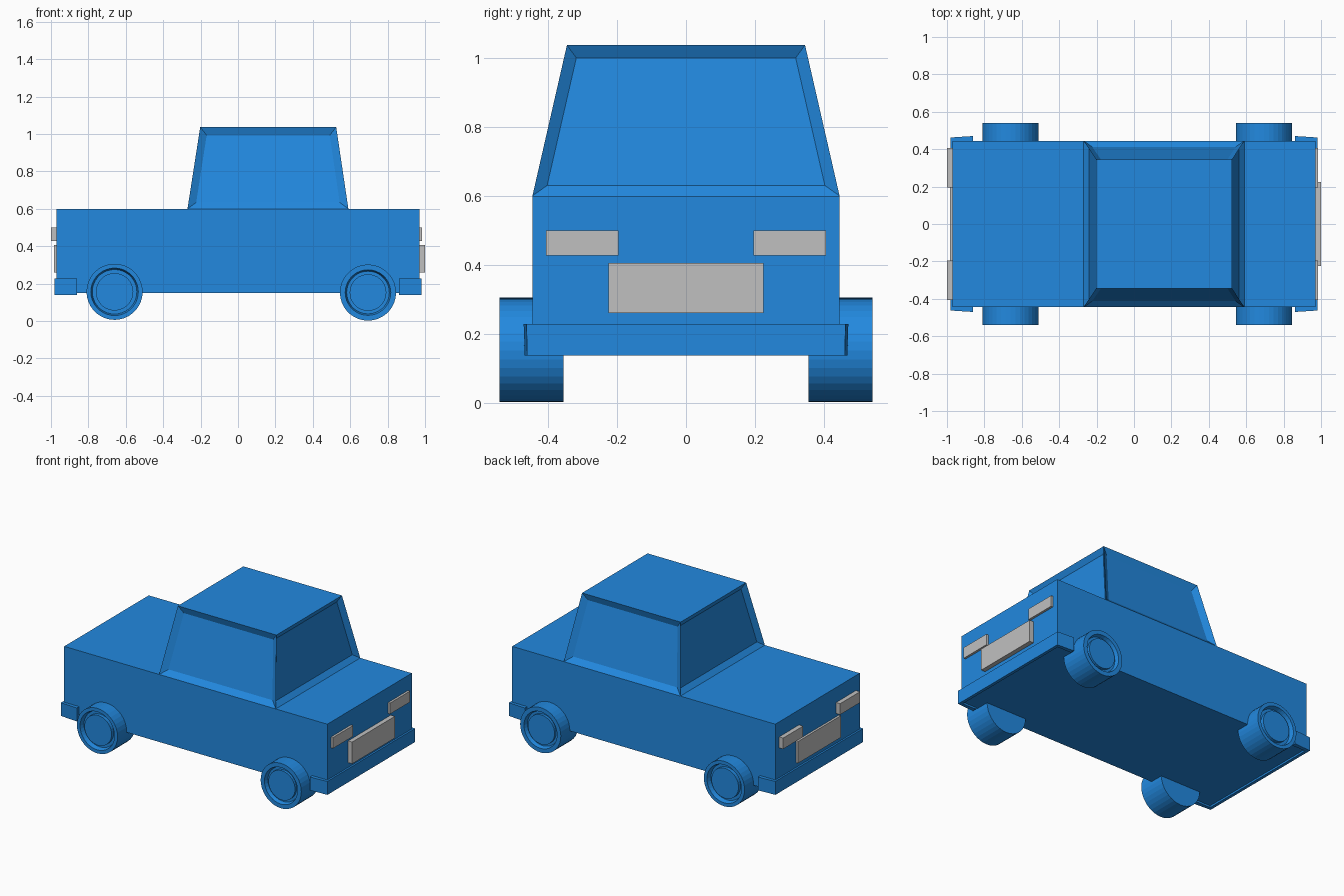
import bpy, bmesh, math
from mathutils import Matrix, Vector

if "Cube" in bpy.data.objects:
    bpy.data.objects.remove(bpy.data.objects["Cube"])


def material(name, rgb):
    m = bpy.data.materials.new(name)
    m.diffuse_color = (*rgb, 1)
    m.use_nodes = True
    m.node_tree.nodes["Principled BSDF"].inputs["Base Color"].default_value = m.diffuse_color
    return m


BLUE = material("blue paint", (0.016, 0.25, 0.74))
GREY = material("light grey", (0.53, 0.53, 0.53))


def finish(name, bm, mat):
    bmesh.ops.recalc_face_normals(bm, faces=bm.faces)
    me = bpy.data.meshes.new(name)
    bm.to_mesh(me)
    bm.free()
    me.materials.append(mat)
    ob = bpy.data.objects.new(name, me)
    bpy.context.collection.objects.link(ob)
    return ob


def box(name, x, y, z, mat):
    bm = bmesh.new()
    bmesh.ops.create_cube(bm, size=1)
    for v in bm.verts:
        v.co = [lo + (c + 0.5) * (hi - lo) for c, (lo, hi) in zip(v.co, (x, y, z))]
    return finish(name, bm, mat)


# Lower body
box("body", (-0.97, 0.97), (-0.445, 0.445), (0.15, 0.6), BLUE)

# Tapered cabin with recessed windows on all four sides
bm = bmesh.new()
rings = []
for x0, x1, y, z in ((-0.27, 0.59, 0.445, 0.6), (-0.202, 0.525, 0.345, 1.037)):
    rings.append([bm.verts.new(p) for p in
                  ((x0, -y, z), (x1, -y, z), (x1, y, z), (x0, y, z))])
low, top = rings
bm.faces.new(low)
bm.faces.new(top)
walls = [bm.faces.new((low[i], low[(i + 1) % 4], top[(i + 1) % 4], top[i])) for i in range(4)]
bmesh.ops.recalc_face_normals(bm, faces=bm.faces)
for i, wall in enumerate(walls):
    bmesh.ops.inset_individual(bm, faces=[wall], thickness=0.034 if i % 2 else 0.04,
                               depth=-0.024, use_even_offset=True)
finish("cabin", bm, BLUE)


# Wheels: lathed profile of (radius, depth) with a grooved outer side
def wheel(name, x, z, side, groove):
    inner, outer = 0.355, 0.54
    r0, r1, d = groove
    profile = [(0.15, inner), (0.15, outer), (r0, outer), (r0 - 0.008, outer - d),
               (r1, outer - d), (r1, outer - 0.008)]
    n = 36
    bm = bmesh.new()
    loops = []
    for r, y in profile:
        loops.append([bm.verts.new((x + r * math.cos(2 * math.pi * k / n), side * y,
                                    z + r * math.sin(2 * math.pi * k / n)))
                      for k in range(n)])
    for a, b in zip(loops, loops[1:]):
        for k in range(n):
            j = (k + 1) % n
            bm.faces.new((a[k], a[j], b[j], b[k]))
    bm.faces.new(loops[0])
    bm.faces.new(loops[-1])
    finish(name, bm, BLUE)


for side, label in ((-1, "right"), (1, "left")):
    wheel("front_wheel_" + label, 0.695, 0.152, side, (0.122, 0.098, 0.025))
    wheel("rear_wheel_" + label, -0.66, 0.156, side, (0.127, 0.1, 0.03))


# Bumpers: wrap-around profile extruded upward, flared slightly at the top
def bumper(name, sx):
    outline = [(0.86, 0.468), (0.982, 0.46), (0.982, -0.46), (0.86, -0.468),
               (0.86, -0.44), (0.962, -0.44), (0.962, 0.44), (0.86, 0.44)]
    bm = bmesh.new()
    face = bm.faces.new([bm.verts.new((sx * x, y, 0.138)) for x, y in outline])
    up = bmesh.ops.extrude_face_region(bm, geom=[face])["geom"]
    for v in up:
        if isinstance(v, bmesh.types.BMVert):
            v.co.z = 0.228
            v.co.y *= 1.005
    finish(name, bm, BLUE)


bumper("front_bumper", 1)
bumper("rear_bumper", -1)

# Lights and plates on both ends
for end, sx, plate_x, light_x in (("front", 1, 1.0, 0.985), ("rear", -1, 0.985, 1.0)):
    def span(x):
        return tuple(sorted((sx * 0.96, sx * x)))
    box(end + "_plate", span(plate_x), (-0.225, 0.225), (0.26, 0.405), GREY)
    for sy, label in ((-1, "right"), (1, "left")):
        y = tuple(sorted((sy * 0.195, sy * 0.405)))
        box(end + "_light_" + label, span(light_x), y, (0.427, 0.5), GREY)
